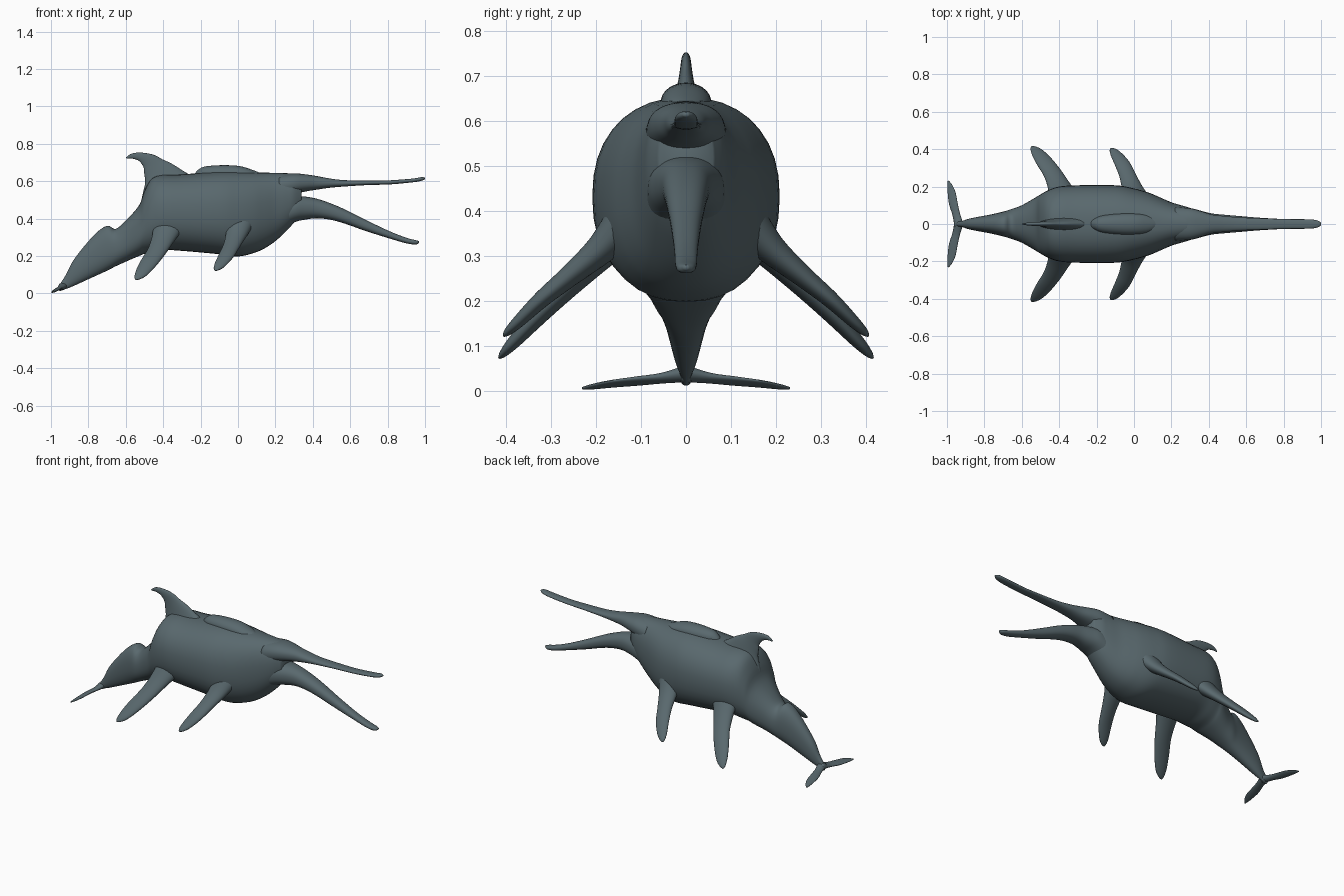
import bpy, bmesh, math
from mathutils import Vector

skin = bpy.data.materials.new("slate_grey_skin")
skin.diffuse_color = (0.10, 0.14, 0.155, 1)
SIDES = 36


def smooth_rows(rows, n=4):
    """Catmull-Rom interpolation between the given stations."""
    out = []
    for i in range(len(rows) - 1):
        a, b = rows[max(i - 1, 0)], rows[i]
        c, d = rows[i + 1], rows[min(i + 2, len(rows) - 1)]
        for k in range(n):
            t = k / n
            out.append([0.5 * (2 * q + (r - p) * t + (2 * p - 5 * q + 4 * r - s) * t * t
                               + (3 * q - p - 3 * r + s) * t ** 3)
                        for p, q, r, s in zip(a, b, c, d)])
    return out + [list(rows[-1])]


def ring(center, u, v, power=2.0):
    pts = []
    for i in range(SIDES):
        a = 2 * math.pi * i / SIDES
        c, s = math.cos(a), math.sin(a)
        pts.append(center + u * math.copysign(abs(c) ** (2 / power), c)
                   + v * math.copysign(abs(s) ** (2 / power), s))
    return pts


def build(name, rings, mirror=False):
    bm = bmesh.new()
    loops = [[bm.verts.new(p) for p in r] for r in rings]
    for a, b in zip(loops, loops[1:]):
        for i in range(SIDES):
            j = (i + 1) % SIDES
            bm.faces.new((a[i], a[j], b[j], b[i]))
    bm.faces.new(loops[0])
    bm.faces.new(loops[-1])
    bmesh.ops.recalc_face_normals(bm, faces=bm.faces)
    for f in bm.faces:
        f.smooth = True
    me = bpy.data.meshes.new(name)
    bm.to_mesh(me)
    bm.free()
    me.materials.append(skin)
    ob = bpy.data.objects.new(name, me)
    bpy.context.collection.objects.link(ob)
    if mirror:
        ob.modifiers.new("mirror", 'MIRROR').use_axis = (False, True, False)
    return ob


def trunk(name, rows, power=2.0):
    """Loft along x; each row is x, top z, bottom z, half width."""
    build(name, [ring(Vector((x, 0, (t + b) / 2)), Vector((0, max(w, .002), 0)),
                      Vector((0, 0, max((t - b) / 2, .002))), power)
                 for x, t, b, w in smooth_rows(rows)])


def fin(name, rows, ref, mirror=False):
    """Loft along a path; each row is x, y, z, half chord, half thickness."""
    rows = smooth_rows(rows)
    pts = [Vector(r[:3]) for r in rows]
    rings = []
    for i, r in enumerate(rows):
        t = (pts[min(i + 1, len(pts) - 1)] - pts[max(i - 1, 0)]).normalized()
        chord = Vector(ref)
        chord = (chord - t * chord.dot(t)).normalized()
        rings.append(ring(pts[i], chord * r[3], t.cross(chord) * r[4]))
    build(name, rings, mirror)


# Body and tail stock
trunk("body", [
    (-.955, .045, .012, .012), (-.92, .10, .024, .016), (-.875, .185, .042, .03),
    (-.77, .312, .09, .05), (-.70, .362, .122, .066), (-.655, .345, .145, .08),
    (-.60, .39, .17, .10), (-.53, .47, .20, .14), (-.50, .55, .212, .158),
    (-.46, .615, .22, .18), (-.40, .635, .233, .20), (-.30, .637, .228, .207),
    (-.10, .652, .21, .207), (0, .652, .198, .19), (.08, .648, .215, .167),
    (.14, .646, .24, .142), (.20, .645, .28, .116), (.26, .643, .335, .098),
    (.30, .638, .38, .085), (.34, .61, .43, .06)], 2.3)

# Long open jaws
trunk("upper_jaw", [
    (.22, .635, .50, .09), (.30, .642, .53, .084), (.36, .637, .545, .068),
    (.42, .628, .555, .05), (.49, .615, .565, .042), (.57, .606, .572, .035),
    (.70, .603, .58, .03), (.81, .605, .583, .026), (.93, .614, .594, .025),
    (.98, .622, .602, .019), (1.0, .619, .611, .006)], 2.3)
trunk("lower_jaw", [
    (.20, .51, .33, .09), (.30, .52, .38, .085), (.36, .518, .395, .07),
    (.42, .507, .402, .056), (.49, .484, .395, .049), (.57, .45, .374, .042),
    (.68, .395, .335, .033), (.81, .333, .294, .026), (.90, .298, .268, .024),
    (.95, .285, .262, .019), (.968, .28, .271, .006)], 2.3)

# Raised ridge along the back
trunk("back_ridge", [
    (-.24, .63, .60, .015), (-.21, .664, .60, .03), (-.17, .68, .60, .045),
    (-.08, .686, .60, .055), (.01, .681, .60, .055), (.08, .66, .60, .045),
    (.13, .64, .60, .02)])

# Swept dorsal fin
fin("dorsal_fin", [
    (-.375, 0, .55, .16, .05), (-.41, 0, .62, .105, .032), (-.445, 0, .67, .068, .02),
    (-.475, 0, .705, .045, .014), (-.52, 0, .73, .024, .011),
    (-.565, 0, .735, .014, .008), (-.597, 0, .724, .004, .003)], (1, 0, 1))

# Paired flippers
fin("front_flippers", [
    (.01, .13, .38, .075, .05), (-.01, .19, .315, .056, .034), (-.035, .26, .255, .044, .024),
    (-.062, .32, .205, .040, .019), (-.095, .37, .157, .030, .014),
    (-.115, .395, .133, .017, .009), (-.123, .405, .123, .004, .003)], (1, 0, 0), True)
fin("rear_flippers", [
    (-.37, .13, .37, .085, .05), (-.40, .20, .295, .062, .034), (-.435, .27, .225, .050, .025),
    (-.477, .33, .165, .045, .02), (-.515, .38, .112, .034, .015),
    (-.538, .405, .085, .018, .009), (-.547, .415, .074, .004, .003)], (1, 0, 0), True)

# Tail flukes
fin("tail_flukes", [
    (-.935, -.01, .04, .026, .02), (-.95, .05, .029, .021, .011), (-.966, .11, .022, .024, .008),
    (-.975, .165, .016, .022, .006), (-.985, .205, .010, .014, .005),
    (-.994, .23, .006, .004, .003)], (1, 0, .3), True)
